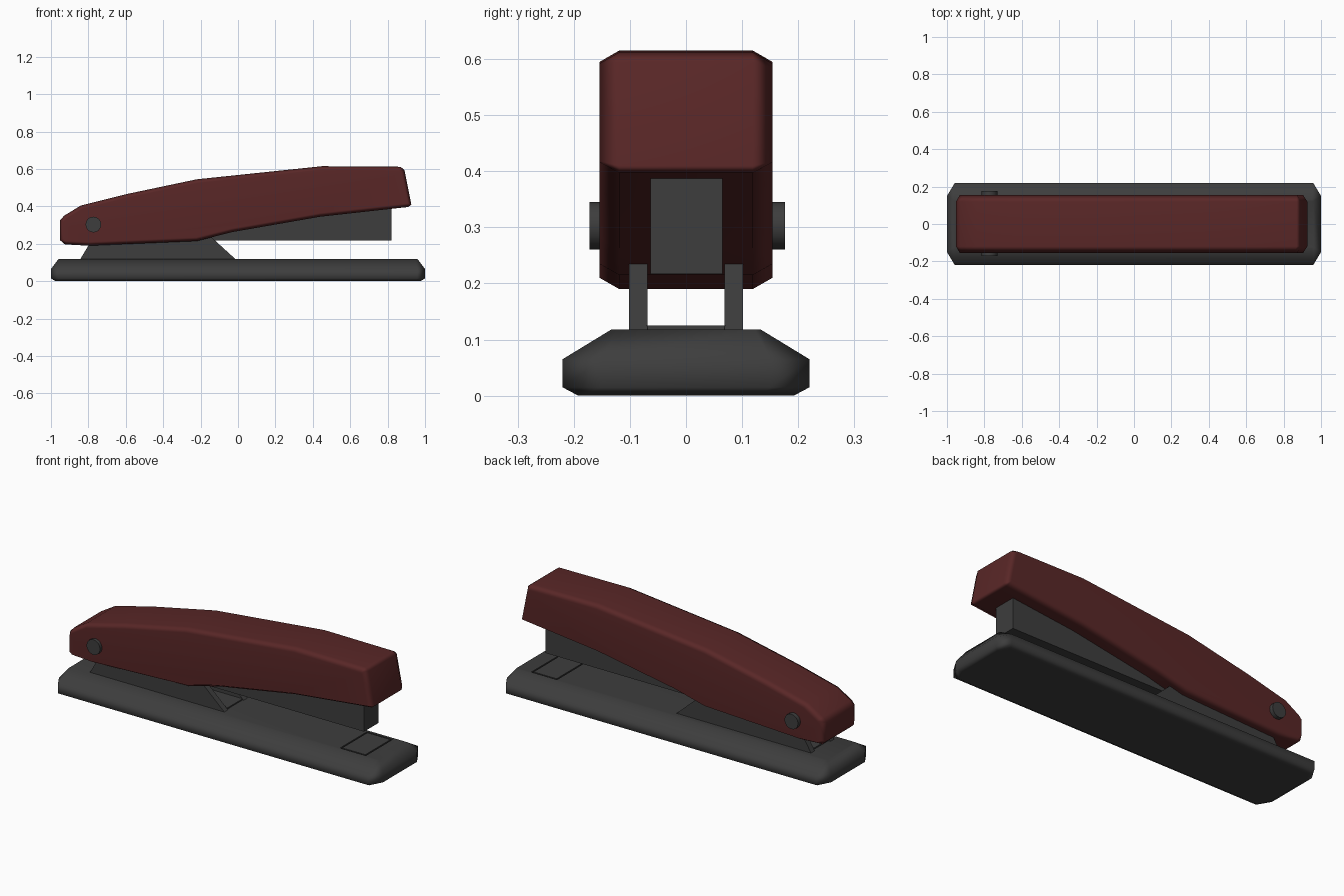
import bpy, bmesh, math
from mathutils import Matrix, Vector

if "Cube" in bpy.data.objects:
    bpy.data.objects.remove(bpy.data.objects["Cube"])


def material(name, rgb):
    m = bpy.data.materials.new(name)
    m.diffuse_color = (*rgb, 1)
    m.use_nodes = True
    m.node_tree.nodes["Principled BSDF"].inputs["Base Color"].default_value = m.diffuse_color
    return m


RED = material("dark red", (0.1, 0.02, 0.02))
GREY = material("charcoal", (0.047, 0.047, 0.047))


def finish(bm, name, mat):
    bmesh.ops.recalc_face_normals(bm, faces=bm.faces)
    me = bpy.data.meshes.new(name)
    bm.to_mesh(me)
    bm.free()
    me.materials.append(mat)
    ob = bpy.data.objects.new(name, me)
    bpy.context.collection.objects.link(ob)
    return ob


def select(ob):
    bpy.ops.object.select_all(action='DESELECT')
    ob.select_set(True)
    bpy.context.view_layer.objects.active = ob


def smooth(ob, angle):
    select(ob)
    bpy.ops.object.shade_smooth_by_angle(angle=math.radians(angle))
    mod = ob.modifiers.new("weighted", 'WEIGHTED_NORMAL')
    mod.keep_sharp = True


def box(name, x0, x1, y0, y1, z0, z1, mat):
    bm = bmesh.new()
    bmesh.ops.create_cube(bm, size=1)
    bmesh.ops.scale(bm, vec=(x1 - x0, y1 - y0, z1 - z0), verts=bm.verts)
    bmesh.ops.translate(bm, vec=((x0 + x1) / 2, (y0 + y1) / 2, (z0 + z1) / 2), verts=bm.verts)
    return finish(bm, name, mat)


def side_profile(name, pts, y0, y1, mat, inset=0, depth=0):
    """Extrude an x-z outline along y, with optional chamfered sides."""
    bm = bmesh.new()
    rings = [[bm.verts.new((x, y, z)) for x, z in pts] for y in (y0, y1)]
    caps = [bm.faces.new(rings[0]), bm.faces.new(rings[1][::-1])]
    n = len(pts)
    for i in range(n):
        j = (i + 1) % n
        bm.faces.new((rings[0][i], rings[1][i], rings[1][j], rings[0][j]))
    bmesh.ops.recalc_face_normals(bm, faces=bm.faces)
    if inset:
        bmesh.ops.inset_individual(bm, faces=caps, thickness=inset, depth=depth, use_even_offset=True)
    return finish(bm, name, mat)


# base: stacked octagonal rings (half x, half y, corner dx, corner dy, z)
bm = bmesh.new()
rings = []
for hx, hy, cx, cy, z in ((0.975, 0.192, 0.03, 0.06, 0), (1, 0.22, 0.042, 0.07, 0.015),
                          (1, 0.22, 0.042, 0.07, 0.065), (0.96, 0.133, 0.01, 0.01, 0.118)):
    q = [(hx, hy - cy), (hx - cx, hy)]
    loop = q + [(-x, y) for x, y in q[::-1]]
    loop += [(-x, -y) for x, y in loop]
    rings.append([bm.verts.new((x, y, z)) for x, y in loop])
bm.faces.new(rings[0])
bm.faces.new(rings[-1])
for a, b in zip(rings, rings[1:]):
    for i in range(8):
        j = (i + 1) % 8
        bm.faces.new((a[i], a[j], b[j], b[i]))
base = finish(bm, "base", GREY)

# pocket for the anvil plate
cutter = box("anvil_cutter", 0.713, 0.872, -0.119, 0.119, 0.105, 0.16, GREY)
cutter.hide_render = True
mod = base.modifiers.new("pocket", 'BOOLEAN')
mod.operation = 'DIFFERENCE'
mod.solver = 'EXACT'
mod.object = cutter
select(base)
bpy.ops.object.modifier_apply(modifier="pocket")
bpy.data.objects.remove(cutter)
smooth(base, 66)
box("anvil_plate", 0.721, 0.864, -0.111, 0.111, 0.1, 0.118, GREY)

# hinge bracket: two cheeks and a floor
cheek = [(-0.845, 0.115), (-0.01, 0.115), (-0.175, 0.265), (-0.755, 0.265)]
for name, s in (("bracket_front", -1), ("bracket_back", 1)):
    side_profile(name, cheek, *sorted((s * 0.069, s * 0.102)), GREY)
box("bracket_floor", -0.83, -0.02, -0.07, 0.07, 0.112, 0.125, GREY)

# staple magazine
side_profile("magazine", [(-0.7, 0.217), (0.822, 0.217), (0.822, 0.41), (0.4, 0.37), (-0.7, 0.3)],
             -0.063, 0.065, GREY)

# upper arm
arm = side_profile("upper_arm", [
    (-0.925, 0.197), (-0.8, 0.19), (-0.22, 0.215), (-0.03, 0.263), (0.44, 0.345),
    (0.91, 0.397), (0.927, 0.41), (0.89, 0.595), (0.868, 0.612), (0.45, 0.615),
    (0, 0.568), (-0.22, 0.545), (-0.6, 0.465), (-0.84, 0.405), (-0.93, 0.35),
    (-0.952, 0.325), (-0.952, 0.22)], -0.119, 0.119, RED, 0.02, 0.035)
smooth(arm, 66)

# hinge pin
bm = bmesh.new()
bmesh.ops.create_cone(bm, cap_ends=True, segments=16, radius1=0.042, radius2=0.042, depth=0.348,
                      matrix=Matrix.Translation((-0.773, 0.002, 0.303)) @ Matrix.Rotation(math.pi / 2, 4, 'X'))
smooth(finish(bm, "hinge_pin", GREY), 40)
